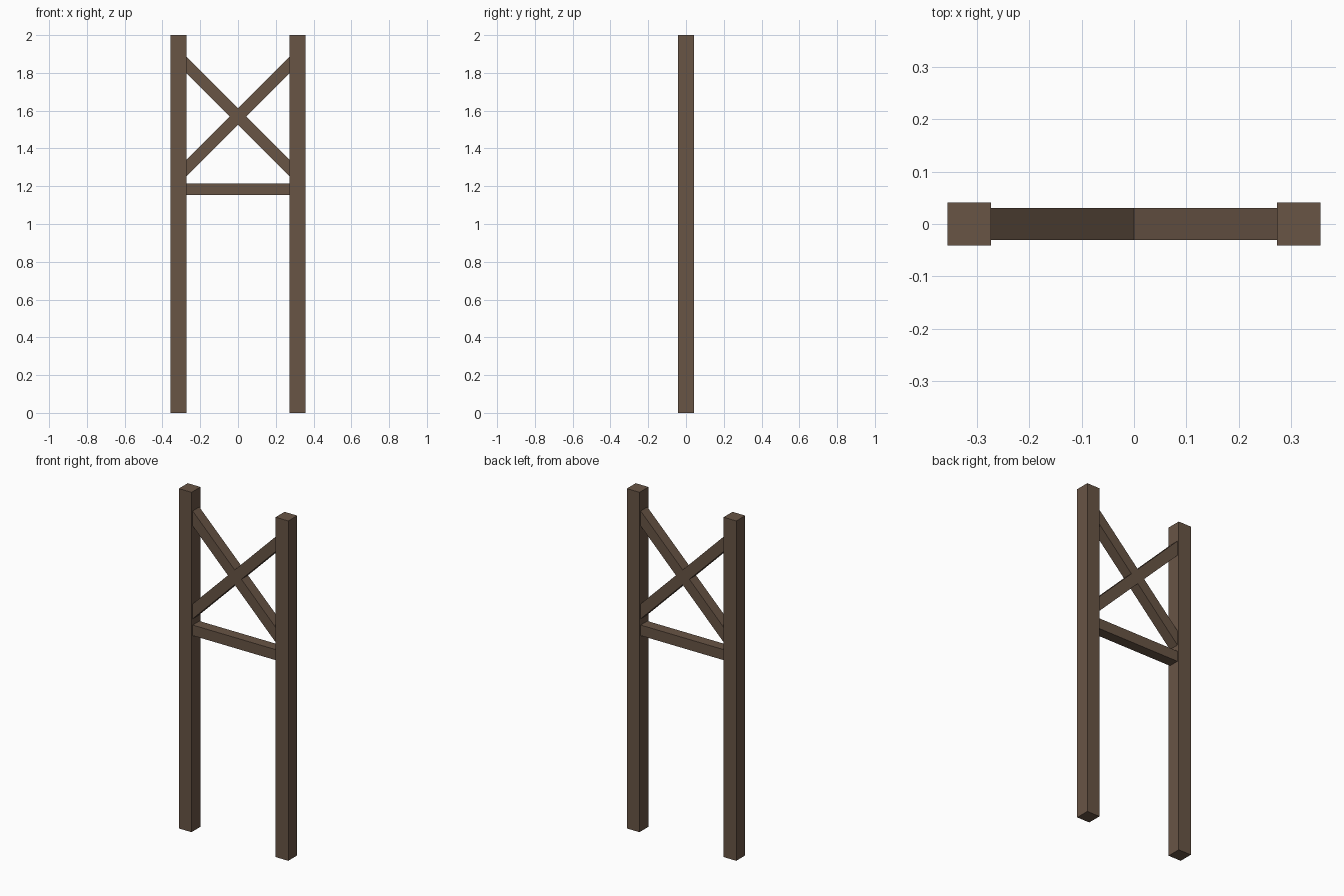
import bpy, math

if "Cube" in bpy.data.objects:
    bpy.data.objects.remove(bpy.data.objects["Cube"])

wood = bpy.data.materials.new("dark_wood")
wood.diffuse_color = (0.14, 0.09, 0.06, 1)
wood.use_nodes = True
wood.node_tree.nodes["Principled BSDF"].inputs["Base Color"].default_value = wood.diffuse_color

POST = 0.083      # post thickness
BAR = 0.062       # rail and brace thickness
POST_X = 0.315    # post centre line
CROSS_Z = 1.569   # where the braces cross


def beam(name, size, loc, angle=0):
    bpy.ops.mesh.primitive_cube_add(size=1, location=loc)
    o = bpy.context.object
    o.name = name
    o.scale = size
    bpy.ops.object.transform_apply(location=False, rotation=False, scale=True)
    o.rotation_euler.y = math.radians(angle)
    o.data.materials.append(wood)
    return o


# upright posts
for side, s in (("left", -1), ("right", 1)):
    beam(side + "_post", (POST, POST, 2), (s * POST_X, 0, 1))

# horizontal rail, let into the posts
beam("cross_rail", (2 * POST_X, BAR, BAR), (0, 0, 1.184))

# full-length diagonal brace, ends hidden inside the posts
length = 2 * POST_X * math.sqrt(2)
beam("long_brace", (length, BAR, BAR), (0, 0, CROSS_Z), 45)

# opposite diagonal in two halves butting against the long brace
half = (length - BAR) / 2
d = (BAR / 2 + half / 2) / math.sqrt(2)
for name, s in (("lower_half_brace", -1), ("upper_half_brace", 1)):
    beam(name, (half, BAR, BAR), (s * d, 0, CROSS_Z + s * d), -45)
